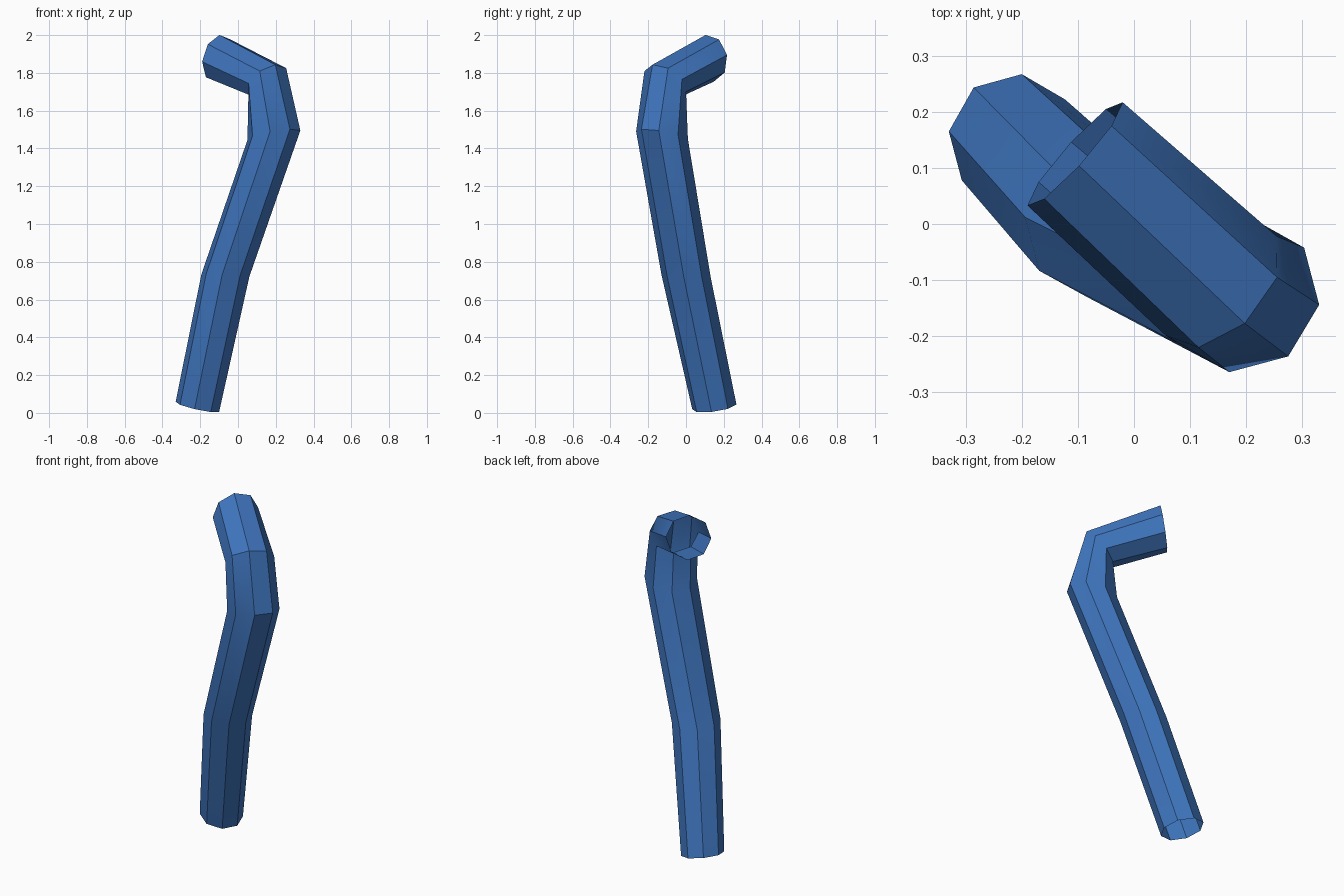
import bpy, math
from mathutils import Vector

if "Cube" in bpy.data.objects:
    bpy.data.objects.remove(bpy.data.objects["Cube"])

SIDES = 8
# Bent tube stations: centre, then two half-axes of the octagonal cross-section
STATIONS = [
    ((-0.215, 0.150, 0.032), (-0.115, 0.015, 0.027), (0.015, 0.117, 0.012)),
    ((-0.067, 0.000, 0.727), (-0.127, 0.012, 0.006), (0.017, 0.130, -0.005)),
    ((0.190, -0.127, 1.470), (-0.140, 0.017, -0.025), (0.020, 0.137, -0.020)),
    ((0.155, -0.110, 1.755), (-0.100, -0.015, -0.070), (0.040, 0.110, -0.055)),
    ((-0.105, 0.125, 1.877), (-0.065, -0.050, -0.100), (0.055, 0.080, -0.075)),
]


def ring(centre, u, v):
    c, u, v = Vector(centre), Vector(u), Vector(v)
    angles = [math.tau * k / SIDES for k in range(SIDES)]
    return [c + u * math.cos(a) + v * math.sin(a) for a in angles]


# Open-ended tube wall
verts = [p for s in STATIONS for p in ring(*s)]
faces = []
for r in range(len(STATIONS) - 1):
    for k in range(SIDES):
        a, b = r * SIDES + k, r * SIDES + (k + 1) % SIDES
        faces.append((a, a + SIDES, b + SIDES, b))

mesh = bpy.data.meshes.new("bent_pipe")
mesh.from_pydata(verts, [], faces)
mesh.update()
pipe = bpy.data.objects.new("bent_pipe", mesh)
bpy.context.collection.objects.link(pipe)

# Single blue colour
blue = bpy.data.materials.new("blue")
blue.diffuse_color = (0.05, 0.18, 0.52, 1.0)
blue.use_nodes = True
blue.node_tree.nodes["Principled BSDF"].inputs["Base Color"].default_value = blue.diffuse_color
mesh.materials.append(blue)

# Gentle bends smooth, octagon edges sharp
bpy.context.view_layer.objects.active = pipe
pipe.select_set(True)
bpy.ops.object.shade_smooth_by_angle(angle=math.radians(30))
